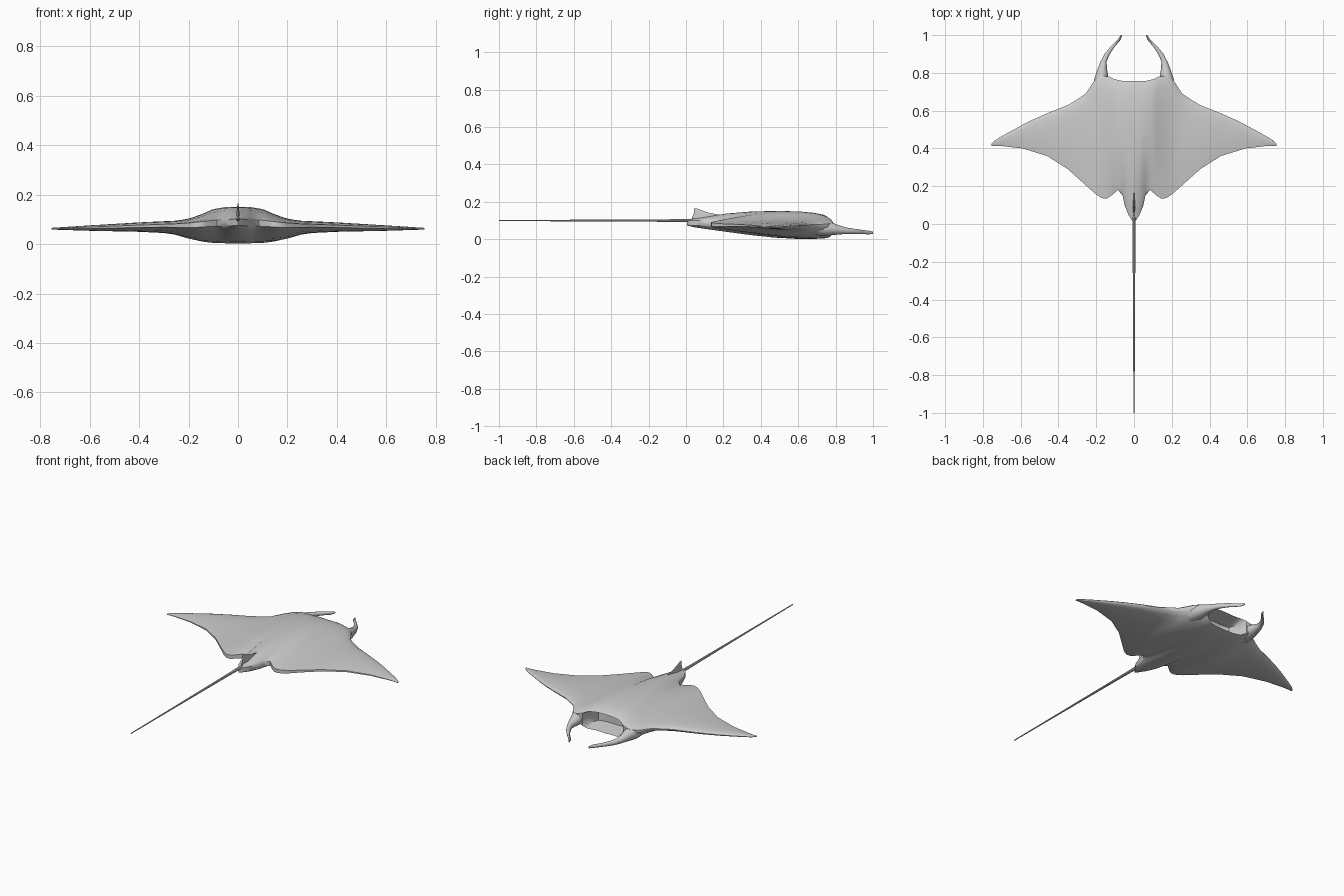
import bpy, bmesh, math

if "Cube" in bpy.data.objects:
    bpy.data.objects.remove(bpy.data.objects["Cube"])


def lerp(table, x):
    """Piecewise-linear lookup in a list of (x, value)."""
    if x <= table[0][0]:
        return table[0][1]
    for (a, va), (b, vb) in zip(table, table[1:]):
        if x <= b:
            return va + (vb - va) * (x - a) / (b - a)
    return table[-1][1]


def loft(name, rings, angle=40):
    """Skin a list of equal-length closed rings and cap both ends."""
    bm = bmesh.new()
    loops = [[bm.verts.new(p) for p in ring] for ring in rings]
    n = len(loops[0])
    for a, b in zip(loops, loops[1:]):
        for i in range(n):
            j = (i + 1) % n
            bm.faces.new((a[i], a[j], b[j], b[i]))
    bm.faces.new(loops[0])
    bm.faces.new(loops[-1][::-1])
    bmesh.ops.recalc_face_normals(bm, faces=bm.faces)
    mesh = bpy.data.meshes.new(name)
    bm.to_mesh(mesh)
    bm.free()
    ob = bpy.data.objects.new(name, mesh)
    bpy.context.collection.objects.link(ob)
    bpy.ops.object.select_all(action='DESELECT')
    ob.select_set(True)
    bpy.context.view_layer.objects.active = ob
    bpy.ops.object.shade_smooth_by_angle(angle=math.radians(angle))
    return ob


# Body and wings: sections running front to back, placed across the span
FRONT = [(0, .757), (.06, .757), (.1, .765), (.13, .78), (.17, .785), (.21, .76),
         (.255, .69), (.3, .66), (.35, .63), (.5, .57), (.6, .52), (.7, .465),
         (.74, .44), (.755, .425)]
BACK = [(0, .005), (.015, .025), (.03, .05), (.05, .1), (.06, .15), (.085, .18),
        (.12, .15), (.145, .134), (.17, .137), (.2, .155), (.25, .2), (.35, .29),
        (.46, .36), (.59, .4), (.72, .415), (.755, .413)]
TOP = [(0, .151), (.05, .15), (.1, .142), (.15, .12), (.2, .103), (.25, .095),
       (.4, .088), (.6, .076), (.755, .066)]
BOTTOM = [(0, .002), (.1, .005), (.15, .01), (.2, .021), (.25, .038), (.3, .045),
          (.4, .05), (.6, .054), (.755, .059)]
EDGE = [(0, .088), (.25, .078), (.755, .062)]
T = [0, .03, .1, .22, .38, .55, .72, .87, .96, 1]
WING = [.06, .45, .75, .95, 1, .92, .74, .5, .35, .25]
BODY_TOP = [.5, .68, .85, .97, 1, .95, .78, .5, .33, .22]
BODY_LOW = [.93, .98, 1, 1, .92, .76, .56, .38, .26, .15]


def section(sx):
    x = abs(sx)
    f, b = lerp(FRONT, x), lerp(BACK, x)
    e, hi, lo = lerp(EDGE, x), lerp(TOP, x), lerp(BOTTOM, x)
    w = lerp([(.11, 1), (.23, 0)], x)
    top, low = [], []
    for t, pw, pt, pl in zip(T, WING, BODY_TOP, BODY_LOW):
        y = f + (b - f) * t
        top.append((sx, y, e + (hi - e) * (pw + (pt - pw) * w)))
        low.append((sx, y, e + (lo - e) * (pw + (pl - pw) * w)))
    # mouth recess between the two rims
    depth = lerp([(.105, .1), (.13, 0)], x)
    z0, z1 = low[0][2], top[0][2]
    mouth = [(sx, f - depth, z0 + (z1 - z0) * k) for k in (.12, .5, .88)]
    return top + low[::-1] + mouth


half = [.015, .03, .05, .06, .085, .105, .12, .132, .145, .17, .19, .21, .23, .255, .3,
        .35, .4, .46, .53, .59, .65, .7, .735, .755]
loft("body_and_wings", [section(x) for x in [-v for v in half[::-1]] + [0] + half])


def ellipse(cx, y, cz, rx, rz, n=12):
    return [(cx + rx * math.cos(2 * math.pi * i / n), y,
             cz + rz * math.sin(2 * math.pi * i / n)) for i in range(n)]


# Head fins curving inward beside the mouth: y, x, z, half width, half height
HORN = [(.66, .175, .06, .045, .035), (.74, .175, .058, .042, .04),
        (.785, .171, .055, .034, .033), (.82, .168, .05, .025, .024),
        (.86, .161, .045, .016, .017), (.9, .142, .042, .014, .014),
        (.94, .112, .039, .011, .011), (.975, .079, .036, .008, .01),
        (1.0, .066, .035, .004, .006)]
for side, label in ((1, "right"), (-1, "left")):
    loft("head_fin_" + label,
         [ellipse(side * x, y, z, rx, rz) for y, x, z, rx, rz in HORN])

# Whip tail
TAIL = [(.2, .112, .003), (.1, .106, .008), (0, .1, .009), (-.1, .1, .0075),
        (-.55, .1, .005), (-1, .1, .003)]
loft("tail", [ellipse(0, y, z, r, r * .9, 8) for y, z, r in TAIL])

# Small back fin at the tail root: z, rear y, front y, half thickness
FIN = [(.095, .025, .2, .008), (.128, .037, .19, .006), (.142, .043, .12, .004),
       (.155, .044, .082, .003), (.165, .043, .058, .0015)]
loft("back_fin", [[(0, a, z), (t, a + (b - a) * .35, z), (0, b, z),
                   (-t, a + (b - a) * .35, z)] for z, a, b, t in FIN])
